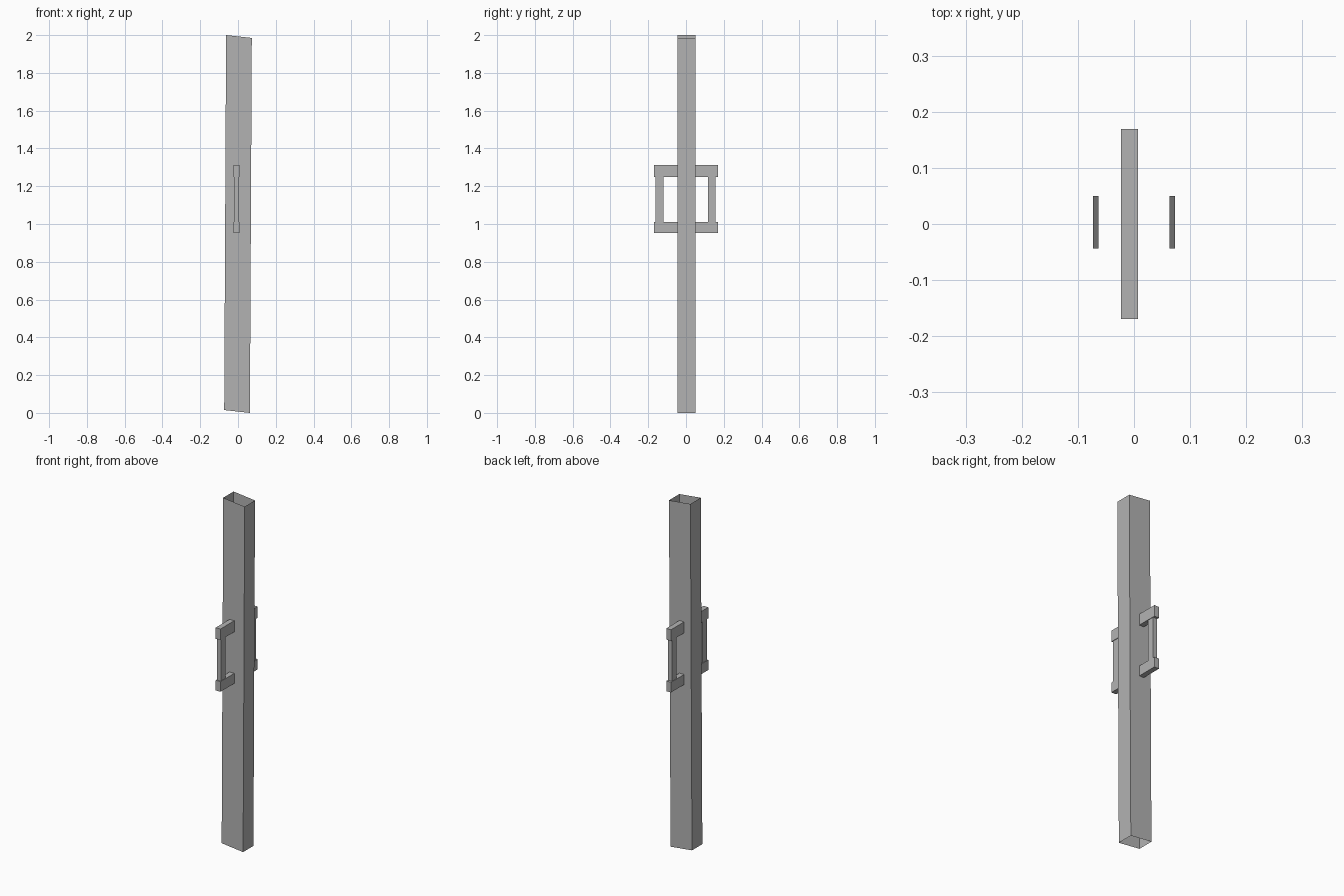
import bpy
import bmesh
from mathutils import Matrix, Vector

cube = bpy.data.objects.get("Cube")
if cube:
    bpy.data.objects.remove(cube, do_unlink=True)

grey = bpy.data.materials.new("plain_grey")
grey.use_nodes = True
grey.diffuse_color = (0.45, 0.45, 0.45, 1)
grey.node_tree.nodes["Principled BSDF"].inputs["Base Color"].default_value = grey.diffuse_color


def finish(name, bm):
    bmesh.ops.recalc_face_normals(bm, faces=bm.faces)
    mesh = bpy.data.meshes.new(name)
    bm.to_mesh(mesh)
    bm.free()
    mesh.materials.append(grey)
    obj = bpy.data.objects.new(name, mesh)
    bpy.context.collection.objects.link(obj)
    return obj


def box(name, low, high):
    low, high = Vector(low), Vector(high)
    bm = bmesh.new()
    place = Matrix.Translation((low + high) / 2) @ Matrix.Diagonal((*(high - low), 1))
    bmesh.ops.create_cube(bm, size=1, matrix=place)
    return finish(name, bm)


# Slightly leaning hollow post: thin walls, open slanted ends
back, front = 0.05, -0.044
bottom = [(-0.073, 0.015), (0.063, 0)]
top = [(-0.063, 2), (0.073, 1.985)]
bm = bmesh.new()
rings = []
for (lx, lz), (rx, rz) in (bottom, top):
    corners = [(lx, front, lz), (rx, front, rz), (rx, back, rz), (lx, back, lz)]
    rings.append([bm.verts.new(c) for c in corners])
for i in range(4):
    j = (i + 1) % 4
    bm.faces.new((rings[0][i], rings[0][j], rings[1][j], rings[1][i]))
finish("hollow_post", bm)

# Crossbars running through the post
for name, z0, z1 in (("lower_crossbar", 0.953, 1.011), ("upper_crossbar", 1.249, 1.313)):
    box(name, (-0.023, -0.169, z0), (0.007, 0.169, z1))

# Upright grips joining the crossbar ends
for name, y0, y1 in (("front_grip", -0.162, -0.12), ("back_grip", 0.116, 0.156)):
    box(name, (-0.02, y0, 1.011), (0.004, y1, 1.249))
